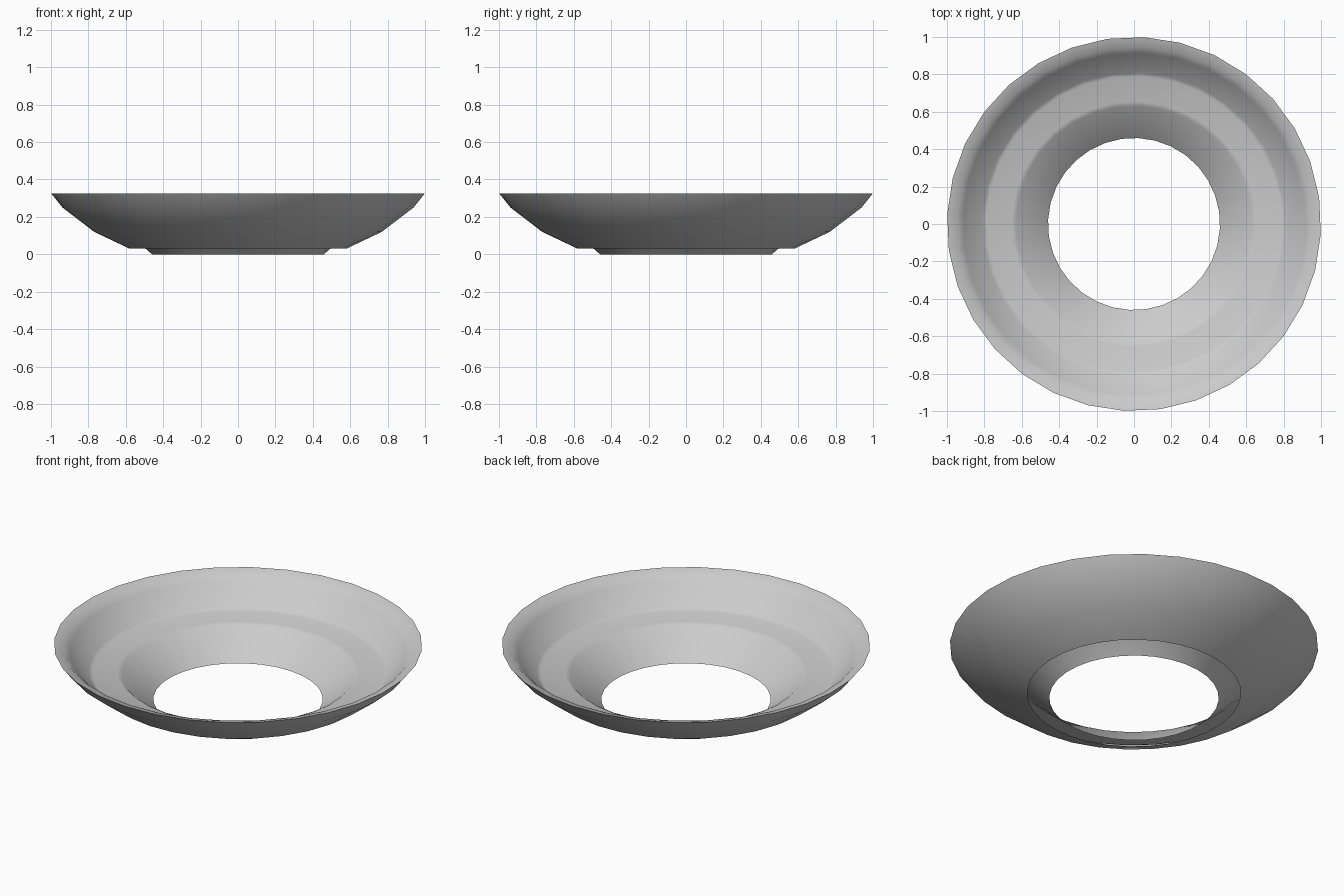
import bpy, bmesh, math

if "Cube" in bpy.data.objects:
    bpy.data.objects.remove(bpy.data.objects["Cube"])

SIDES = 32
OFFSET = math.radians(8.2)

# Profile (radius, height): outer foot edge, up over the rim, ledge, down to the hole
profile = [
    (0.58, 0.03), (0.77, 0.12), (0.94, 0.25), (1.00, 0.325),
    (0.945, 0.31), (0.915, 0.28), (0.81, 0.17), (0.79, 0.16),
    (0.655, 0.16), (0.632, 0.15), (0.46, 0.0),
]


def lathe(name, points):
    bm = bmesh.new()
    rings = []
    for r, z in points:
        rings.append([bm.verts.new((r * math.cos(OFFSET + 2 * math.pi * i / SIDES),
                                    r * math.sin(OFFSET + 2 * math.pi * i / SIDES), z))
                      for i in range(SIDES)])
    for a, b in zip(rings, rings[1:]):
        for i in range(SIDES):
            j = (i + 1) % SIDES
            bm.faces.new((a[i], a[j], b[j], b[i]))
    mesh = bpy.data.meshes.new(name)
    bm.to_mesh(mesh)
    bm.free()
    obj = bpy.data.objects.new(name, mesh)
    bpy.context.collection.objects.link(obj)
    return obj


# Open-bottomed ring dish
dish = lathe("ring_dish", profile)
bpy.context.view_layer.objects.active = dish
dish.select_set(True)
bpy.ops.object.shade_smooth_by_angle(angle=math.radians(30))
